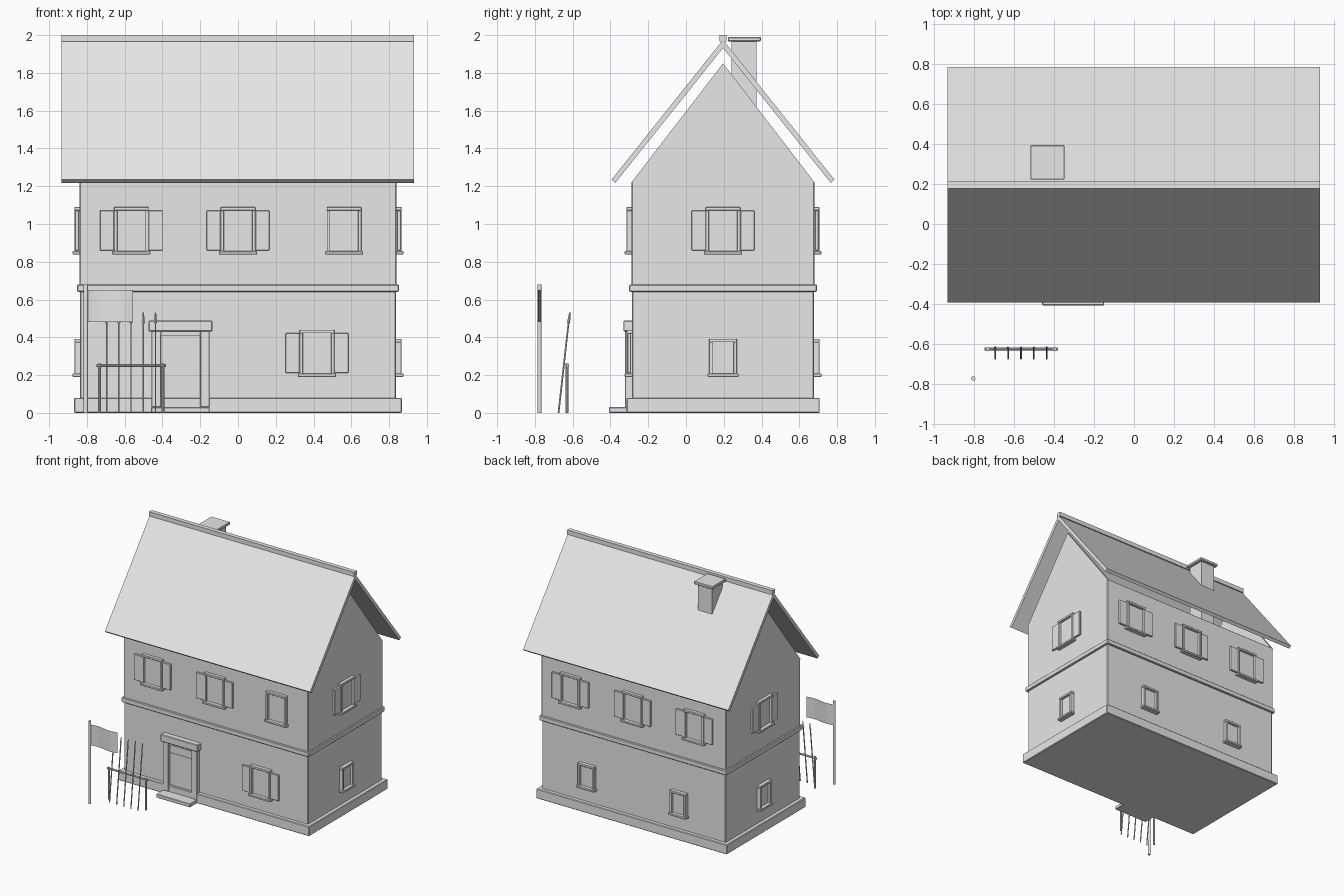
import bpy, bmesh, math
from mathutils import Matrix, Vector

if "Cube" in bpy.data.objects:
    bpy.data.objects.remove(bpy.data.objects["Cube"])

grey = bpy.data.materials.new("plain_grey")
grey.diffuse_color = (0.8, 0.8, 0.8, 1)
grey.use_nodes = True
grey.node_tree.nodes["Principled BSDF"].inputs["Base Color"].default_value = grey.diffuse_color

CY = 0.196          # house centre line
HX, HY = 0.84, 0.485  # half sizes of the walls


def box(bm, lo, hi):
    size = [b - a for a, b in zip(lo, hi)]
    mid = [(a + b) / 2 for a, b in zip(lo, hi)]
    bmesh.ops.create_cube(bm, size=1, matrix=Matrix.Translation(mid) @ Matrix.Diagonal((*size, 1)))


def rod(bm, a, b, r1, r2=None, sides=8):
    a, b = Vector(a), Vector(b)
    rot = (b - a).to_track_quat('Z', 'Y').to_matrix().to_4x4()
    bmesh.ops.create_cone(bm, cap_ends=True, segments=sides, radius1=r1,
                          radius2=r1 if r2 is None else r2, depth=(b - a).length,
                          matrix=Matrix.Translation((a + b) / 2) @ rot)


def finish(name, bm, matrix=None, bevel=0):
    if matrix is not None:
        bm.transform(matrix)
    mesh = bpy.data.meshes.new(name)
    bm.to_mesh(mesh)
    bm.free()
    mesh.materials.append(grey)
    ob = bpy.data.objects.new(name, mesh)
    bpy.context.collection.objects.link(ob)
    if bevel:
        m = ob.modifiers.new("soft_edges", 'BEVEL')
        m.width, m.segments = bevel, 1
    return ob


def block(name, lo, hi, bevel=0.005):
    bm = bmesh.new()
    box(bm, lo, hi)
    return finish(name, bm, bevel=bevel)


def prism(name, yz, x0, x1):
    bm = bmesh.new()
    face = bm.faces.new([bm.verts.new((x0, y, z)) for y, z in yz])
    out = bmesh.ops.extrude_face_region(bm, geom=[face])
    bmesh.ops.translate(bm, vec=(x1 - x0, 0, 0),
                        verts=[v for v in out['geom'] if isinstance(v, bmesh.types.BMVert)])
    bmesh.ops.recalc_face_normals(bm, faces=bm.faces)
    return finish(name, bm)


# Storeys, plinth and string course
def storey(name, grow, z0, z1):
    block(name, (-HX - grow, CY - HY - grow, z0), (HX + grow, CY + HY + grow, z1))


storey("plinth", 0.027, 0, 0.08)
storey("ground_floor", -0.004, 0.03, 0.65)
storey("string_course", 0.012, 0.64, 0.68)
storey("upper_floor", 0, 0.66, 1.225)

# Gable end walls
for side in (-1, 1):
    prism("gable_wall", [(CY - HY, 1.22), (CY + HY, 1.22), (CY, 1.85)],
          side * HX, side * (HX - 0.02))

# Roof slabs and ridge beam
for side, name in ((-1, "front_roof"), (1, "back_roof")):
    prism(name, [(CY, 1.975), (CY + side * 0.59, 1.235),
                 (CY + side * 0.57, 1.218), (CY, 1.932)], -0.935, 0.932)
block("ridge", (-0.935, CY - 0.018, 1.965), (0.932, CY + 0.018, 2.0), 0)

# Chimney
block("chimney", (-0.50, 0.24, 1.22), (-0.37, 0.374, 1.97), 0)
block("chimney_cap", (-0.52, 0.222, 1.967), (-0.348, 0.396, 1.99), 0.004)


# Walls as local frames: x across, y up, z outward
def wall(turn, offset):
    return (Matrix.Translation((0, CY, 0)) @ Matrix.Rotation(math.radians(turn), 4, 'Z')
            @ Matrix.Translation((0, -offset, 0)) @ Matrix.Rotation(math.pi / 2, 4, 'X'))


FRONT, RIGHT, BACK, LEFT = wall(0, HY), wall(90, HX), wall(180, HY), wall(270, HX)


def window(matrix, u, z0, z1, w, shutters):
    h, bar, back = w / 2, 0.018, -0.01
    bm = bmesh.new()
    for s in (-1, 1):
        a, b = sorted((u + s * h, u + s * (h - bar)))
        box(bm, (a, z0 + 0.015, back), (b, z1 - bar, 0.026))
    box(bm, (u - h, z1 - bar, back), (u + h, z1, 0.026))
    finish("window_frame", bm, matrix, 0.002)
    bm = bmesh.new()
    box(bm, (u - h + bar, z0 + 0.015, back), (u + h - bar, z1 - bar, 0.006))
    finish("window_pane", bm, matrix)
    bm = bmesh.new()
    box(bm, (u - h - 0.009, z0, back), (u + h + 0.009, z0 + 0.018, 0.036))
    finish("window_sill", bm, matrix, 0.003)
    if shutters:
        bm = bmesh.new()
        for s in (-1, 1):
            a, b = sorted((u + s * h, u + s * (h + 0.074)))
            box(bm, (a, z0 + 0.022, 0.003), (b, z1 - 0.018, 0.021))
        finish("shutters", bm, matrix, 0.002)


for u in (-0.565, 0, 0.562):
    window(FRONT, u, 0.838, 1.089, 0.184, u < 0.5)
    window(BACK, u, 0.838, 1.089, 0.184, True)
window(FRONT, 0.418, 0.19, 0.44, 0.184, True)
for u in (-0.418, 0.418):
    window(BACK, u, 0.19, 0.392, 0.146, False)
for side in (LEFT, RIGHT):
    window(side, 0, 0.838, 1.089, 0.184, True)
    window(side, 0, 0.19, 0.392, 0.146, False)

# Door with jambs, lintel, leaf, rail and step
bm = bmesh.new()
for a in (-0.458, -0.2):
    box(bm, (a, 0.03, -0.01), (a + 0.05, 0.435, 0.033))
finish("door_jambs", bm, FRONT, 0.003)
bm = bmesh.new()
box(bm, (-0.474, 0.43, -0.01), (-0.135, 0.488, 0.043))
finish("door_lintel", bm, FRONT, 0.005)
bm = bmesh.new()
box(bm, (-0.408, 0.03, -0.01), (-0.2, 0.42, 0.028 - 0.018))
box(bm, (-0.408, 0.41, -0.01), (-0.2, 0.43, 0.022))
box(bm, (-0.408, 0.335, 0), (-0.2, 0.345, 0.014))
finish("door_leaf", bm, FRONT)
block("door_step", (-0.46, -0.408, 0), (-0.15, -0.28, 0.03), 0.004)

# Flag pole and waving cloth
bm = bmesh.new()
rod(bm, (-0.806, -0.775, 0), (-0.806, -0.775, 0.68), 0.011, sides=12)
finish("flag_pole", bm)
bm = bmesh.new()
n = 8
cols = []
for i in range(n + 1):
    t = i / n
    y = -0.775 + 0.008 * math.sin(t * 2 * math.pi)
    cols.append([bm.verts.new((-0.8 + 0.245 * t, y, z)) for z in (0.48, 0.65)])
for a, b in zip(cols, cols[1:]):
    bm.faces.new((a[0], b[0], b[1], a[1]))
finish("flag", bm)

# Weapon rack: posts, cross bar and leaning spears
bm = bmesh.new()
for x in (-0.733, -0.397):
    rod(bm, (x, -0.63, 0), (x, -0.63, 0.262), 0.008)
rod(bm, (-0.75, -0.626, 0.25), (-0.382, -0.626, 0.25), 0.008)
finish("rack", bm)
for i in range(5):
    x = -0.696 + i * 0.0648
    low, neck, tip = (x, -0.675, 0), (x, -0.622, 0.475), (x, -0.615, 0.532)
    bm = bmesh.new()
    rod(bm, low, neck, 0.0045, sides=6)
    finish("spear_shaft", bm)
    bm = bmesh.new()
    rod(bm, neck, tip, 0.009, 0.003, sides=4)
    finish("spear_head", bm)
